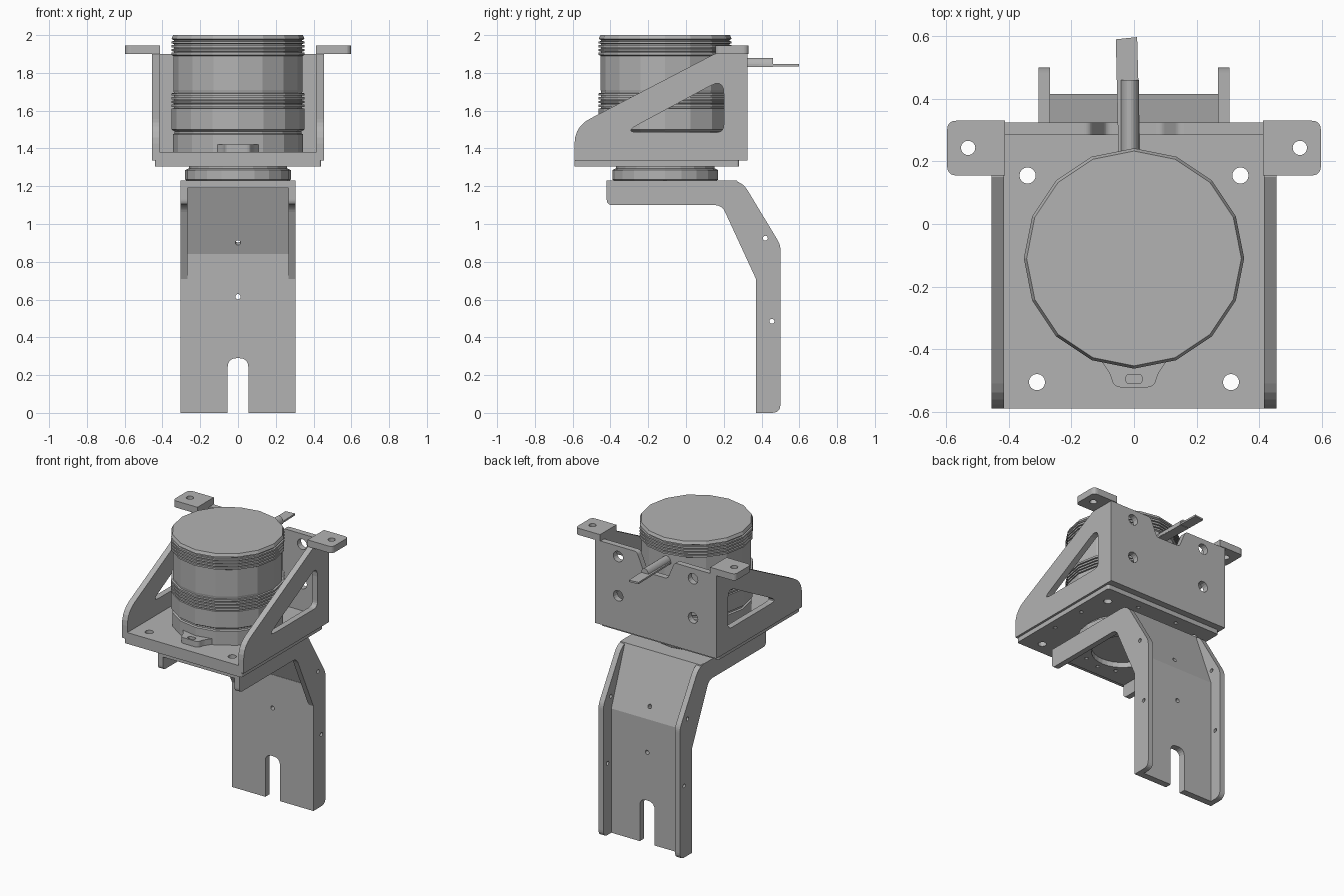
import bpy, bmesh, math
from mathutils import Matrix, Vector

cube = bpy.data.objects.get("Cube")
if cube:
    bpy.data.objects.remove(cube, do_unlink=True)

grey = bpy.data.materials.new("plain grey")
grey.use_nodes = True
COLOUR = (0.45, 0.45, 0.45, 1)
grey.diffuse_color = COLOUR
bsdf = next(n for n in grey.node_tree.nodes if n.type == 'BSDF_PRINCIPLED')
bsdf.inputs["Base Color"].default_value = COLOUR

X, Y, Z = Vector((1, 0, 0)), Vector((0, 1, 0)), Vector((0, 0, 1))


def add(name, mesh):
    ob = bpy.data.objects.new(name, mesh)
    bpy.context.scene.collection.objects.link(ob)
    mesh.materials.clear()
    mesh.materials.append(grey)
    return ob


def outline(*corners):
    """Closed outline; a third value on a corner rounds it by that length."""
    pts = []
    n = len(corners)
    for i, c in enumerate(corners):
        p = Vector(c[:2])
        if len(c) == 2:
            pts.append(p)
            continue
        a = p + (Vector(corners[i - 1][:2]) - p).normalized() * c[2]
        b = p + (Vector(corners[(i + 1) % n][:2]) - p).normalized() * c[2]
        for k in range(6):
            t = k / 5
            pts.append(a * (1 - t) ** 2 + p * 2 * t * (1 - t) + b * t * t)
    return pts


def circle(x, y, r, n=16):
    return [Vector((x + r * math.cos(math.tau * k / n), y + r * math.sin(math.tau * k / n)))
            for k in range(n)]


def rect(x0, y0, x1, y1, r=0.0):
    pts = [(x0, y0), (x1, y0), (x1, y1), (x0, y1)]
    return outline(*[(p + (r,) if r else p) for p in pts])


def plate(name, loops, thickness, origin, u, v):
    """Flat plate with holes, drawn along u and v and thickened along u x v."""
    curve = bpy.data.curves.new(name, 'CURVE')
    curve.dimensions = '2D'
    curve.fill_mode = 'BOTH'
    curve.extrude = thickness / 2
    for loop in loops:
        s = curve.splines.new('POLY')
        s.points.add(len(loop) - 1)
        for pt, co in zip(s.points, loop):
            pt.co = (co.x, co.y, 0, 1)
        s.use_cyclic_u = True
    temp = bpy.data.objects.new(name, curve)
    bpy.context.scene.collection.objects.link(temp)
    bpy.context.view_layer.update()
    dg = bpy.context.evaluated_depsgraph_get()
    mesh = bpy.data.meshes.new_from_object(temp.evaluated_get(dg))
    bpy.data.objects.remove(temp, do_unlink=True)
    w = u.cross(v)
    m = Matrix((u, v, w)).transposed().to_4x4()
    m.translation = Vector(origin) + w * (thickness / 2)
    mesh.transform(m)
    bm = bmesh.new()
    bm.from_mesh(mesh)
    bmesh.ops.remove_doubles(bm, verts=bm.verts, dist=1e-5)
    bmesh.ops.recalc_face_normals(bm, faces=bm.faces)
    for f in bm.faces:
        f.smooth = False
    bm.to_mesh(mesh)
    bm.free()
    mesh.name = name
    return add(name, mesh)


def lathe(name, profile, centre, sides):
    bm = bmesh.new()
    rings = [[bm.verts.new((p.x, p.y, z)) for p in circle(*centre, r, sides)]
             for r, z in profile]
    for a, b in zip(rings, rings[1:]):
        for i in range(sides):
            j = (i + 1) % sides
            bm.faces.new((a[i], a[j], b[j], b[i]))
    bm.faces.new(rings[0][::-1])
    bm.faces.new(rings[-1])
    mesh = bpy.data.meshes.new(name)
    bm.to_mesh(mesh)
    bm.free()
    return add(name, mesh)


# --- Arm: bent channel -------------------------------------------------
flange = outline((-0.42, 1.10, 0.03), (0.19, 1.10, 0.04), (0.37, 0.71), (0.37, 0),
                 (0.50, 0, 0.045), (0.50, 0.89, 0.03), (0.295, 1.23, 0.06), (-0.42, 1.23))
flange_holes = [circle(0.42, 0.925, 0.013), circle(0.455, 0.485, 0.013)]
for side, x in (("left", 0.268), ("right", -0.305)):
    plate(f"arm_flange_{side}", [flange] + flange_holes, 0.037, (x, 0, 0), Y, Z)

slot = outline((-0.055, 0), (-0.055, 0.29, 0.05), (0.055, 0.29, 0.05), (0.055, 0))
back_face = outline((-0.30, 0), *[(p.x, p.y) for p in slot], (0.30, 0), (0.30, 0.84), (-0.30, 0.84))
plate("arm_upright", [back_face, circle(0, 0.615, 0.014)], 0.045, (0, 0.415, 0), X, Z)

top_corner, low_corner = Vector((0, 0.27, 1.23)), Vector((0, 0.415, 0.84))
slope = top_corner - low_corner
plate("arm_slope", [rect(-0.30, 0, 0.30, slope.length), circle(0, 0.08, 0.014)],
      0.04, low_corner, X, slope.normalized())

ring_holes = [circle(p.x, p.y, 0.013, 10) for p in circle(0, -0.11, 0.235, 12)]
plate("arm_shelf", [rect(-0.30, -0.42, 0.30, 0.27), circle(0, -0.11, 0.19, 32)] + ring_holes,
      0.04, (0, 0, 1.19), X, Y)

# --- Turning disc between arm and cradle --------------------------------
lathe("turning_disc", [(0.265, 1.225), (0.28, 1.235), (0.28, 1.285), (0.26, 1.295), (0.26, 1.31)],
      (0, -0.11), 20)

# --- Cradle -------------------------------------------------------------
corner_holes = [circle(s * x, y, 0.026) for s in (1, -1) for x, y in ((0.34, 0.155), (0.31, -0.505))]
edge_holes = [circle(s * x, y, 0.013, 10) for s in (1, -1)
              for x, y in ((0.38, -0.3), (0.38, -0.05), (0.15, 0.22), (0.12, -0.53))]
plate("base_plate", [rect(-0.44, -0.59, 0.44, 0.28, 0.015)] + corner_holes + edge_holes,
      0.035, (0, 0, 1.305), X, Y)
plate("cradle_floor", [rect(-0.42, -0.59, 0.42, 0.30)] + corner_holes,
      0.045, (0, 0, 1.336), X, Y)

wall = outline((-0.59, 1.336), (0.325, 1.336), (0.325, 1.90), (0.15, 1.90), (-0.59, 1.515, 0.09))
window = outline((-0.33, 1.485, 0.08), (0.20, 1.485, 0.04), (0.20, 1.77, 0.08))
for side, x, s in (("left", 0.415, 1), ("right", -0.455, -1)):
    plate(f"cradle_wall_{side}", [wall, window], 0.04, (x, 0, 0), Y, Z)
    tab = outline((s * 0.412, 0.155), (s * 0.597, 0.155, 0.03),
                  (s * 0.597, 0.33, 0.03), (s * 0.412, 0.33))
    plate(f"mounting_tab_{side}", [tab, circle(s * 0.53, 0.243, 0.023)],
          0.045, (0, 0, 1.90), X, Y)

back = outline((-0.42, 1.336), (0.42, 1.336), (0.42, 1.90), (0.14, 1.90, 0.02),
               (0.09, 1.78, 0.02), (-0.09, 1.78, 0.02), (-0.14, 1.90, 0.02), (-0.42, 1.90))
back_holes = [circle(s * 0.28, z, 0.036) for s in (1, -1) for z in (1.83, 1.565)]
plate("cradle_back", [back] + back_holes, 0.04, (0, 0.325, 0), X, Z)

# --- Sensor drum with grooved bands -------------------------------------
def grooves(z0, z1, count, r):
    step = (z1 - z0) / count
    out = []
    for i in range(count):
        z = z0 + i * step
        out += [(r, z), (r, z + step * 0.6), (r - 0.012, z + step * 0.65), (r - 0.012, z + step * 0.95)]
    return out


drum = [(0.345, 1.375), (0.345, 1.475), (0.335, 1.48), (0.335, 1.49), (0.352, 1.50), (0.352, 1.59)]
drum += grooves(1.60, 1.70, 5, 0.352)
drum += [(0.342, 1.71), (0.342, 1.89)]
drum += grooves(1.895, 1.975, 4, 0.352)
drum += [(0.352, 1.98), (0.343, 2.0)]
lathe("sensor_drum", drum, (0, -0.11), 16)

lug = outline((-0.11, -0.43), (-0.075, -0.48, 0.02), (-0.065, -0.522, 0.025),
              (0.065, -0.522, 0.025), (0.075, -0.48, 0.02), (0.11, -0.43))
plate("sensor_lug", [lug, rect(-0.026, -0.51, 0.026, -0.48, 0.014)], 0.04, (0, 0, 1.38), X, Y)

# --- Cable --------------------------------------------------------------
plug = outline((-0.042, 1.832), (0.016, 1.832), (0.016, 1.86, 0.02), (-0.013, 1.885, 0.02),
               (-0.042, 1.86, 0.02))
plate("cable_plug", [plug], 0.24, (0, 0.46, 0), X, Z)
ribbon = outline((-0.05, 0.23), (0.02, 0.23), (0.01, 0.597), (-0.058, 0.59))
plate("cable_ribbon", [ribbon], 0.012, (0, 0, 1.835), X, Y)
